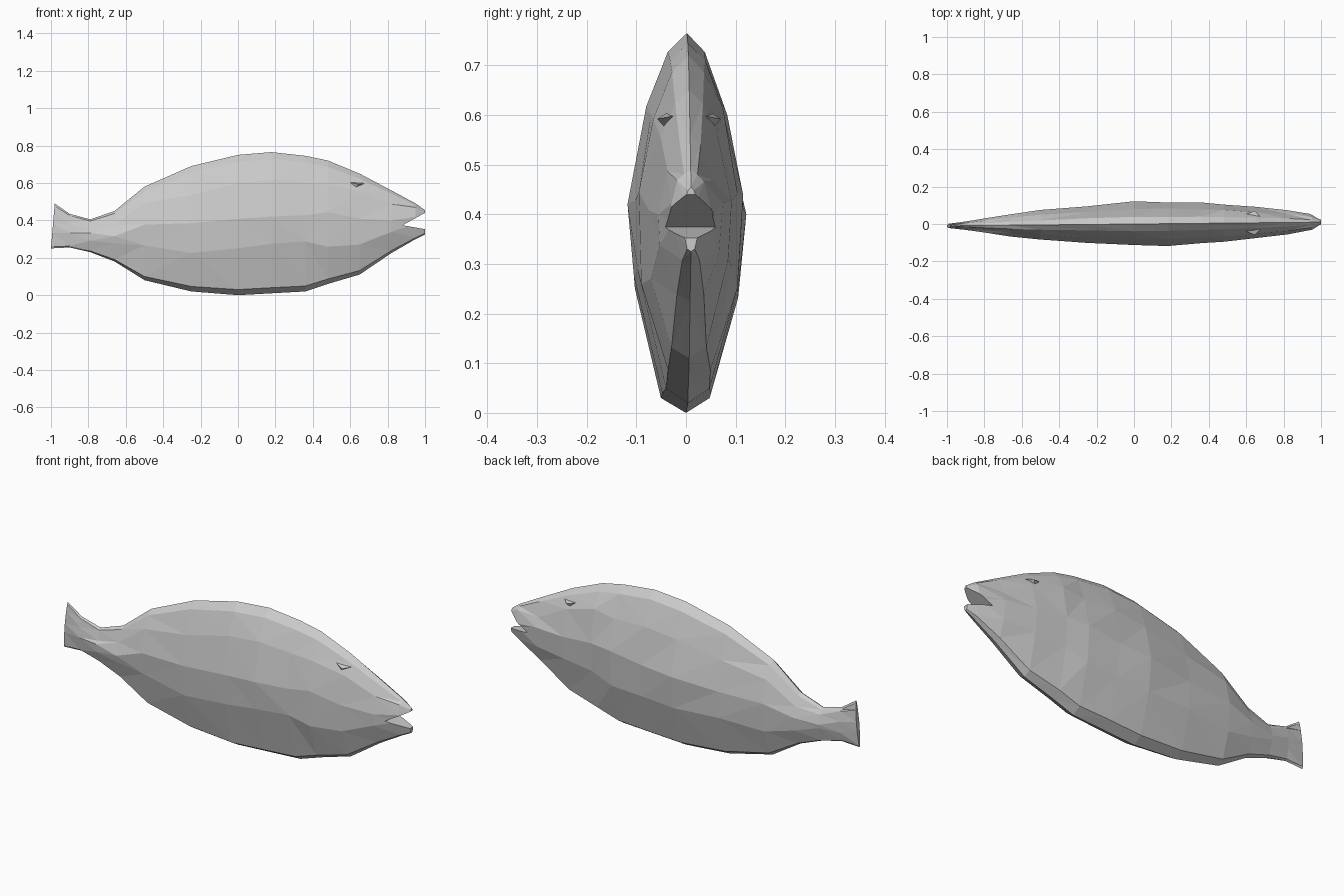
import bpy
import bmesh
import random

random.seed(4)
if "Cube" in bpy.data.objects:
    bpy.data.objects.remove(bpy.data.objects["Cube"])

grey = bpy.data.materials.new("fish grey")
grey.use_nodes = True
COLOUR = (0.6, 0.6, 0.6, 1)
grey.diffuse_color = COLOUR
grey.node_tree.nodes["Principled BSDF"].inputs["Base Color"].default_value = COLOUR


def make_object(name, bm):
    bmesh.ops.recalc_face_normals(bm, faces=bm.faces[:])
    mesh = bpy.data.meshes.new(name)
    bm.to_mesh(mesh)
    bm.free()
    mesh.materials.append(grey)
    obj = bpy.data.objects.new(name, mesh)
    bpy.context.scene.collection.objects.link(obj)
    return obj


def hull(name, points):
    bm = bmesh.new()
    for p in points:
        bm.verts.new(p)
    bmesh.ops.convex_hull(bm, input=bm.verts[:])
    return make_object(name, bm)


# Stations from tail to nose: x, belly height, back height, half thickness
STATIONS = [
    (-1, .25, .49, .012), (-.9, .255, .435, .022), (-.79, .23, .405, .04),
    (-.66, .18, .45, .06), (-.5, .08, .58, .078), (-.25, .02, .69, .102),
    (0, 0, .75, .118), (.18, .01, .765, .117), (.36, .02, .745, .109),
    (.48, .06, .72, .103), (.65, .11, .65, .086), (.82, .225, .56, .066),
    (.95, .3, .49, .042), (1, .325, .455, .018),
]
# Half cross-section from belly to back: height share, thickness share
SIDE = [(.04, .42), (.34, .9), (.55, 1), (.8, .68), (.95, .32)]
SECTION = [(0, 0)] + SIDE + [(1, 0)] + [(f, -w) for f, w in reversed(SIDE)]

# Body: faceted loft with slightly irregular flanks
bm = bmesh.new()
rings = []
for i, (x, low, high, half) in enumerate(STATIONS):
    ring = []
    for f, w in SECTION:
        wobble = 0 if w == 0 or i in (0, len(STATIONS) - 1) else 1
        slant = .02 * f if i == 0 else 0
        height = low + (high - low) * f
        if .2 < f < .9:
            height += wobble * random.uniform(-.025, .025)
        y = half * w * (1 + wobble * random.uniform(-.05, .03)) + .01 * x
        ring.append(bm.verts.new((x + slant, y, height)))
    rings.append(ring)
n = len(SECTION)
for a, b in zip(rings, rings[1:]):
    for j in range(n):
        k = (j + 1) % n
        bm.faces.new((a[j], a[k], b[k], b[j]))
bm.faces.new(rings[0])
bm.faces.new(rings[-1])
bmesh.ops.triangulate(bm, faces=bm.faces[:], quad_method='SHORT_EDGE')
body = make_object("fish_body", bm)

# Mouth: wedge cut between the jaws
MOUTH = [(.88, .374), (1.06, .473), (1.06, .342)]
cutter = hull("mouth_cutter", [(x, y, z) for x, z in MOUTH for y in (-.2, .2)])
cutter.hide_render = True
cut = body.modifiers.new("mouth", 'BOOLEAN')
cut.operation = 'DIFFERENCE'
cut.solver = 'EXACT'
cut.object = cutter
graph = bpy.context.evaluated_depsgraph_get()
carved = bpy.data.meshes.new_from_object(body.evaluated_get(graph))
body.modifiers.clear()
body.data = carved
bpy.data.objects.remove(cutter)

# Brows: small ledges over the eyes
BROW = [(.53, .02, .62), (.69, .02, .6), (.645, .064, .592), (.61, .03, .555)]
for name, s in (("left_side_brow", 1), ("right_side_brow", -1)):
    hull(name, [(x, s * y + .006, z) for x, y, z in BROW])
